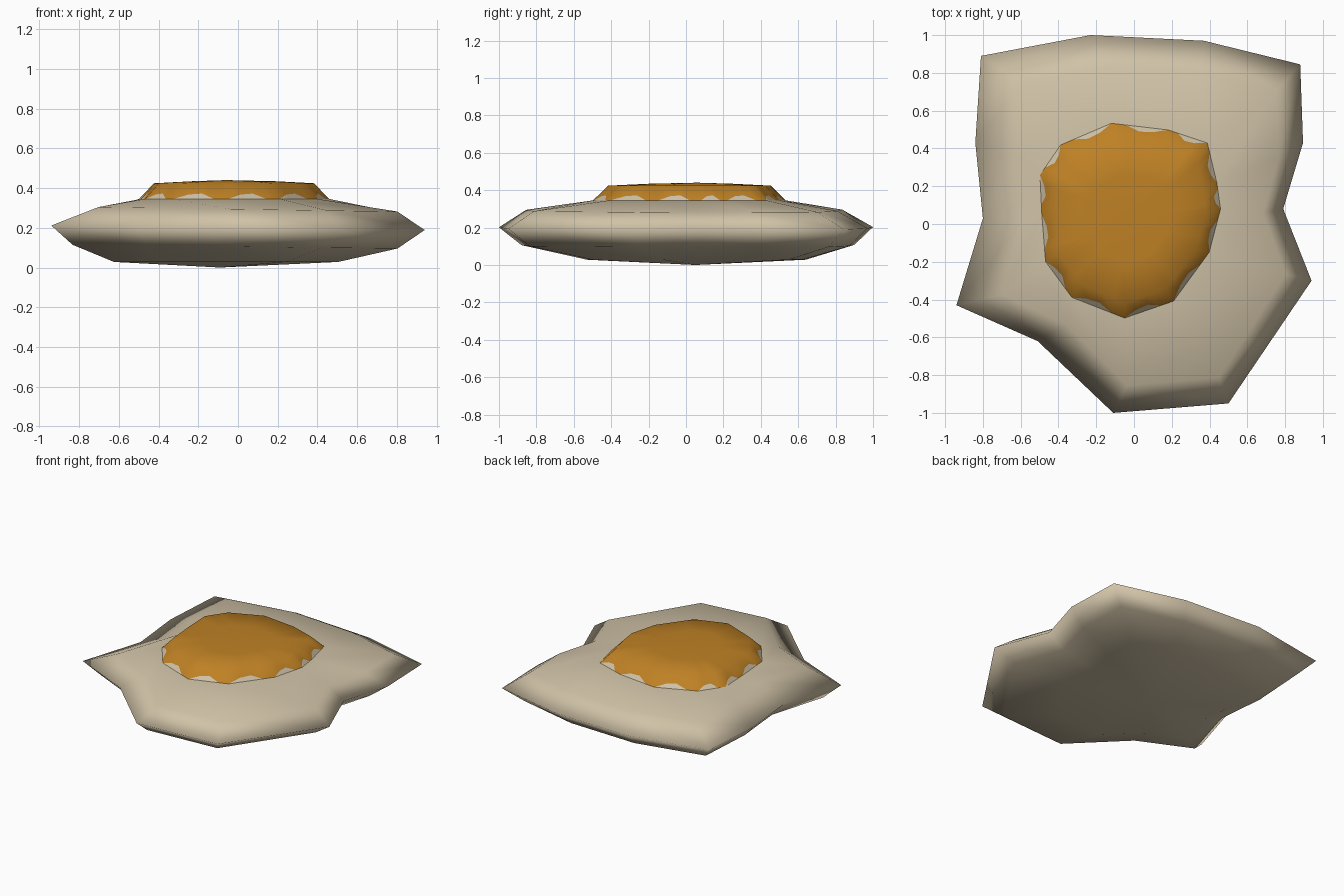
import bpy, bmesh
from mathutils import Vector

if "Cube" in bpy.data.objects:
    bpy.data.objects.remove(bpy.data.objects["Cube"])


def material(name, rgb):
    m = bpy.data.materials.new(name)
    m.diffuse_color = (*rgb, 1)
    m.use_nodes = True
    m.node_tree.nodes["Principled BSDF"].inputs["Base Color"].default_value = m.diffuse_color
    return m


WHITE = material("cooked cream white", (0.63, 0.54, 0.385))
YOLK = material("golden yolk", (0.52, 0.22, 0.018))

# Irregular rim outline, clockwise seen from above
RIM = [(-.81, .89), (-.23, 1.0), (.37, .97), (.88, .845), (.895, .43), (.79, .08), (.94, -.30),
       (.50, -.95), (-.11, -1.0), (-.51, -.62), (-.94, -.43), (-.80, .03), (-.84, .43)]
# Outline of the yolk's foot, point for point along the rim
FOOT = [(-.39, .42), (-.12, .535), (.18, .50), (.39, .43), (.44, .22), (.46, .08), (.40, -.15),
        (.21, -.41), (-.05, -.50), (-.33, -.39), (-.47, -.2), (-.49, .05), (-.50, .26)]


def loft(bm, rings, bottom=None, top=None):
    """Join rings of points from bottom to top; optional centre points close the ends.
    Returns the list of face bands."""
    vs = [[bm.verts.new(p) for p in r] for r in rings]
    n = len(vs[0])
    bands = []
    for a, b in zip(vs, vs[1:]):
        bands.append([bm.faces.new((a[i], b[i], b[(i + 1) % n], a[(i + 1) % n])) for i in range(n)])
    if bottom:
        c = bm.verts.new(bottom)
        for i in range(n):
            bm.faces.new((c, vs[0][i], vs[0][(i + 1) % n]))
    if top:
        c = bm.verts.new(top)
        bands.append([bm.faces.new((c, vs[-1][(i + 1) % n], vs[-1][i])) for i in range(n)])
    return bands


def finish(bm, name, mats):
    for f in bm.faces:
        f.smooth = True
    me = bpy.data.meshes.new(name)
    bm.to_mesh(me)
    bm.free()
    for m in mats:
        me.materials.append(m)
    ob = bpy.data.objects.new(name, me)
    bpy.context.collection.objects.link(ob)
    return ob


def rim_ring(sx, ox, sy, oy, z, tilt=0.0):
    return [(x * sx + ox, y * sy + oy, z - tilt * x) for x, y in RIM]


# Egg white: rounded slab swelling to the rim and rising to the yolk's foot
bm = bmesh.new()
loft(bm, [rim_ring(.60, -.06, .585, .055, .028),
          rim_ring(.87, -.015, .89, .01, .105, .01),
          rim_ring(1, 0, 1, 0, .20, .012),
          rim_ring(.80, .05, .845, -.01, .293, .012),
          [(x, y, .345) for x, y in FOOT]],
     bottom=(-.09, .05, 0), top=(-.02, .03, .35))
bmesh.ops.recalc_face_normals(bm, faces=bm.faces)
finish(bm, "egg_white", [WHITE])

# Yolk: low dome whose colour ends in a ragged edge on its sloping side
STEPS = 4
TEETH = [.02, .02, .36, .30]
foot, edge, crown, inner = [], [], [], []
centre = Vector((-.02, .03, 0))
for i, p in enumerate(FOOT):
    q = FOOT[(i + 1) % len(FOOT)]
    for k in range(STEPS):
        base = Vector((*p, 0)).lerp(Vector((*q, 0)), k / STEPS)
        low = base + Vector((0, 0, .343))
        high = centre + (base - centre) * .84 + Vector((0, 0, .424))
        foot.append(low)
        edge.append(low.lerp(high, TEETH[k]))
        crown.append(high)
        inner.append(centre + (base - centre) * .45 + Vector((0, 0, .434)))
bm = bmesh.new()
bands = loft(bm, [foot, edge, crown, inner], top=(-.06, .06, .44))
for band in bands[1:]:
    for f in band:
        f.material_index = 1
bmesh.ops.recalc_face_normals(bm, faces=bm.faces)
if sum(f.normal.z for f in bm.faces) < 0:
    bmesh.ops.reverse_faces(bm, faces=bm.faces)
finish(bm, "yolk", [WHITE, YOLK])
